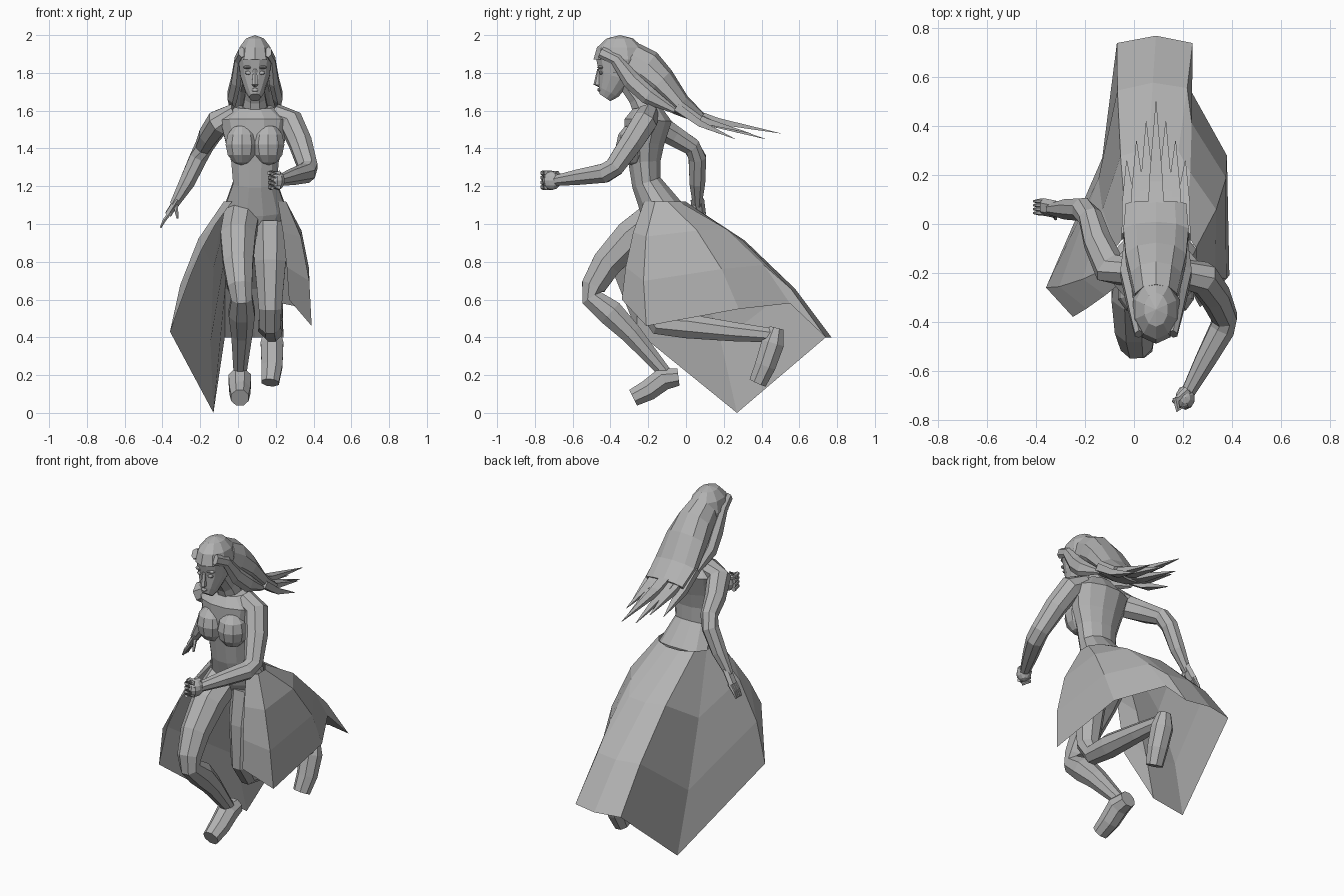
import bpy
import bmesh
from math import cos, pi, radians, sin, tau
from mathutils import Vector

default_cube = bpy.data.objects.get("Cube")
if default_cube:
    bpy.data.objects.remove(default_cube, do_unlink=True)

grey = bpy.data.materials.new("plain grey")
grey.use_nodes = True
grey.diffuse_color = (.45, .45, .45, 1)
shader = grey.node_tree.nodes["Principled BSDF"]
shader.inputs["Base Color"].default_value = grey.diffuse_color

MIDDLE = .09  # x of the body's middle line
SIDES = {"left": 1, "right": -1}


def finish(name, bm):
    mesh = bpy.data.meshes.new(name)
    bm.to_mesh(mesh)
    bm.free()
    mesh.materials.append(grey)
    part = bpy.data.objects.new(name, mesh)
    bpy.context.collection.objects.link(part)


def tube(name, stations, sides=8, flat=1):
    """Loft along stations of x, y, z, half width and optional half depth."""
    bm = bmesh.new()
    points = [Vector(station[:3]) for station in stations]
    last = len(points) - 1
    loops = []
    for k, station in enumerate(stations):
        along = (points[min(k + 1, last)] - points[max(k - 1, 0)]).normalized()
        across = Vector((1, 0, 0))
        across = (across - along * across.dot(along)).normalized()
        width = across * station[3]
        depth = along.cross(across) * station[-1] * flat
        turns = [tau * (i + .5) / sides for i in range(sides)]
        loops.append([bm.verts.new(points[k] + width * cos(a) + depth * sin(a)) for a in turns])
    for first, second in zip(loops, loops[1:]):
        for i in range(sides):
            j = (i + 1) % sides
            bm.faces.new((first[i], second[i], second[j], first[j]))
    bm.faces.new(loops[0])
    bm.faces.new(loops[-1])
    bmesh.ops.recalc_face_normals(bm, faces=bm.faces)
    finish(name, bm)


def middle_tube(name, stations, sides=8, flat=1):
    """Loft along the body's middle line."""
    tube(name, [(MIDDLE, *station) for station in stations], sides, flat)


def ball(name, centre, size, is_open=None):
    """Low-poly ellipsoid; faces matching the rule is_open are removed."""
    bm = bmesh.new()
    bmesh.ops.create_uvsphere(bm, u_segments=10, v_segments=6, radius=1)
    bmesh.ops.scale(bm, vec=size, verts=bm.verts)
    bmesh.ops.translate(bm, vec=centre, verts=bm.verts)
    if is_open:
        removed = [face for face in bm.faces if is_open(face.calc_center_median())]
        bmesh.ops.delete(bm, geom=removed, context='FACES')
    finish(name, bm)


# Torso, leaning forward
middle_tube("torso", [(-.13, .93, .04), (-.13, 1.0, .13), (-.13, 1.08, .17), (-.21, 1.22, .12),
                      (-.22, 1.33, .13), (-.22, 1.43, .16), (-.2, 1.55, .19), (-.21, 1.62, .11)], 12, .68)
middle_tube("neck", [(-.2, 1.58, .08), (-.25, 1.67, .06), (-.32, 1.76, .05)])
for word, side in SIDES.items():
    ball(word + "_bust", (MIDDLE + side * .07, -.28, 1.42), (.09, .09, .11))

# Head and face
middle_tube("head", [(-.43, 1.67, .03), (-.41, 1.7, .05), (-.37, 1.78, .08),
                     (-.37, 1.87, .09), (-.37, 1.94, .07)], 12, 1.2)
middle_tube("nose", [(-.46, 1.82, .01), (-.47, 1.74, .02), (-.45, 1.73, .01)], 6)
ball("lips", (MIDDLE, -.46, 1.71), (.02, .01, .01))
for word, side in SIDES.items():
    x = MIDDLE + side * .035
    ball(word + "_eye", (x, -.45, 1.8), (.02, .01, .01))
    ball(word + "_brow", (x, -.45, 1.83), (.03, .02, .01))

# Hair: cap open at the face, mane blown backward, side locks and strands
ball("hair_cap", (MIDDLE, -.35, 1.87), (.1, .14, .13),
     lambda c: c.z < 1.89 and c.y < -.38 or c.z < 1.78)
middle_tube("hair_mane", [(-.3, 1.87, .09, .1), (-.22, 1.82, .11, .11), (-.14, 1.75, .13, .09),
                          (-.03, 1.63, .14, .06), (.08, 1.56, .13, .03)], 10)
for word, side in SIDES.items():
    lock = [(.07, -.45, 1.91, .02), (.09, -.37, 1.87, .02), (.1, -.29, 1.76, .03),
            (.12, -.2, 1.68, .03), (.12, -.06, 1.6, .01)]
    tube(word + "_side_lock", [(MIDDLE + side * x, *rest) for x, *rest in lock], 6, 1.6)
for k in range(-3, 4):
    tip = Vector((MIDDLE + k * .04, .5 - abs(k) * .08, 1.48 - k % 2 * .03))
    root = Vector((MIDDLE + k * .035, -.05, 1.62))
    bend = root.lerp(tip, .4) - Vector((0, 0, .02))
    tube(f"hair_strand_{k + 4}", [(*root, .05), (*bend, .04), (*tip, .002)], 4, .6)

# Left arm, bent forward to a fist
tube("left_arm", [(.19, -.2, 1.58, .06), (.28, -.22, 1.54, .07), (.33, -.29, 1.43, .065), (.37, -.38, 1.3, .055),
                  (.36, -.43, 1.27, .055), (.29, -.56, 1.25, .045), (.22, -.69, 1.23, .03)])
ball("left_fist", (.21, -.71, 1.23), (.04, .05, .05))
for k in range(4):
    z = 1.27 - k * .025
    tube(f"left_finger_{k + 1}", [(.22, -.74, z, .014), (.18, -.76, z, .014), (.17, -.71, z, .014)], 6)
tube("left_thumb", [(.22, -.68, 1.26, .02), (.16, -.73, 1.27, .01)], 6)

# Right arm, swung back with an open hand
tube("right_arm", [(-.01, -.2, 1.58, .06), (-.1, -.18, 1.54, .07), (-.15, -.07, 1.47, .06), (-.18, .03, 1.41, .05),
                   (-.21, .06, 1.35, .05), (-.27, .06, 1.22, .045), (-.34, .06, 1.1, .025)])
tube("right_palm", [(-.32, .06, 1.13, .02), (-.37, .07, 1.05, .02)], 6, 1.8)
for k in range(4):
    y = .045 + k * .016
    tube(f"right_finger_{k + 1}", [(-.36, y, 1.06, .012), (-.39, y, 1.02, .01), (-.41, y, .98, .005)], 6)
tube("right_thumb", [(-.33, .05, 1.1, .014), (-.32, .02, 1.03, .006)], 6)

# Legs: right knee forward, left shin kicked back
tube("right_leg", [(.02, -.15, 1.04, .1), (0, -.29, .93, .1), (0, -.42, .79, .085), (.01, -.49, .67, .07),
                   (.02, -.5, .61, .06), (.02, -.4, .53, .075), (.02, -.29, .42, .06), (.01, -.1, .2, .035)])
tube("right_foot", [(.01, -.04, .19, .05), (.01, -.12, .18, .065), (.01, -.2, .12, .06), (.01, -.28, .08, .05)])
tube("left_leg", [(.17, -.14, 1, .1), (.17, -.18, .8, .09), (.17, -.2, .55, .065), (.17, -.15, .47, .06),
                  (.17, 0, .46, .07), (.18, .25, .43, .055), (.18, .46, .41, .04)])
tube("left_foot", [(.18, .48, .45, .04), (.18, .46, .37, .065), (.18, .42, .25, .06), (.17, .38, .16, .05)])

# Skirt open at the front: panels swell from an oval waist to a ragged hem
hem = [(.27, -.34, .6), (.39, -.21, .46), (.38, .28, .55), (.23, .55, .58), (.24, .74, .4),
       (MIDDLE, .77, .4), (-.07, .74, .4), (-.13, .27, 0), (-.36, -.26, .43), (-.25, -.38, .73)]
bm = bmesh.new()
columns = []
for i, corner in enumerate(hem):
    turn = radians(i * 30 - 45)
    waist = Vector((MIDDLE + .17 * cos(turn), .13 * sin(turn) - .13, 1.12))
    corner = Vector(corner)
    swell = Vector((corner.x - MIDDLE, corner.y - .1, 0)).normalized() + Vector((0, 0, 1))
    amount = .02 if corner.y < -.3 else .05
    columns.append([bm.verts.new(waist.lerp(corner, t) + swell * amount * sin(pi * t))
                    for t in (0, .35, .7, 1)])
for first, second in zip(columns, columns[1:]):
    for i in range(3):
        bm.faces.new((first[i], first[i + 1], second[i + 1], second[i]))
finish("skirt", bm)
